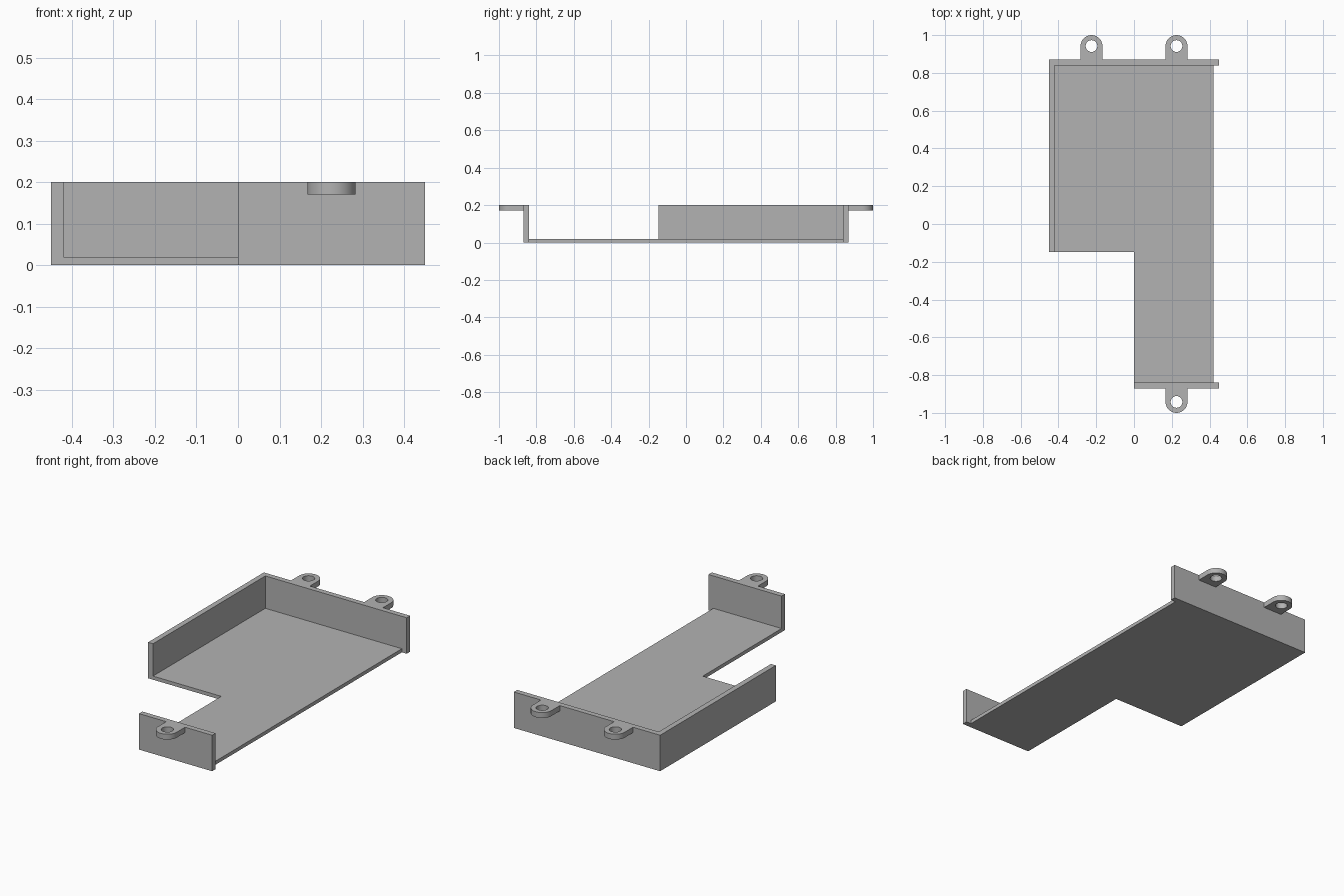
import bpy
from math import sin, cos, pi

cube = bpy.data.objects.get("Cube")
if cube:
    bpy.data.objects.remove(cube, do_unlink=True)

grey = bpy.data.materials.new("light_grey")
grey.use_nodes = True
colour = (0.45, 0.45, 0.45, 1)
grey.diffuse_color = colour
grey.node_tree.nodes["Principled BSDF"].inputs["Base Color"].default_value = colour

# Main dimensions
HALF_X, HALF_Y, HEIGHT = 0.45, 0.87, 0.2
WALL, FLOOR, TAB = 0.03, 0.02, 0.03
NOTCH_Y = -0.147
IN_X, IN_Y = HALF_X - WALL, HALF_Y - WALL
TAB_X, TAB_R, HOLE_R = 0.225, 0.058, 0.031


def plate(name, outlines, z0, z1):
    """Extrude flat outlines (the first is the rim, others are holes) from z0 to z1."""
    curve = bpy.data.curves.new(name, "CURVE")
    curve.dimensions = "2D"
    curve.fill_mode = "BOTH"
    curve.extrude = (z1 - z0) / 2
    for outline in outlines:
        spline = curve.splines.new("POLY")
        spline.points.add(len(outline) - 1)
        for point, (x, y) in zip(spline.points, outline):
            point.co = (x, y, 0, 1)
        spline.use_cyclic_u = True
    obj = bpy.data.objects.new(name, curve)
    obj.location.z = (z0 + z1) / 2
    bpy.context.collection.objects.link(obj)
    bpy.ops.object.select_all(action="DESELECT")
    obj.select_set(True)
    bpy.context.view_layer.objects.active = obj
    bpy.ops.object.convert(target="MESH")
    obj = bpy.context.object
    obj.data.materials.clear()
    obj.data.materials.append(grey)
    bpy.ops.object.shade_smooth_by_angle()
    return obj


def rect(x0, x1, y0, y1):
    return [(x0, y0), (x1, y0), (x1, y1), (x0, y1)]


def arc(cx, cy, r, start, end, steps):
    angles = [start + (end - start) * i / steps for i in range(steps + 1)]
    return [(cx + r * cos(a), cy + r * sin(a)) for a in angles]


def mounting_tab(name, x, side):
    """Rounded ear with a screw hole, pointing to the back (1) or front (-1)."""
    cy = 1 - TAB_R
    rim = [(x + TAB_R, HALF_Y)] + arc(x, cy, TAB_R, 0, pi, 24) + [(x - TAB_R, HALF_Y)]
    hole = arc(x, cy, HOLE_R, 0, 2 * pi, 32)[:-1]
    outlines = [[(px, side * py) for px, py in loop] for loop in (rim, hole)]
    plate(name, outlines, HEIGHT - TAB, HEIGHT)


# L-shaped floor, open along its left edge
plate("floor", [[(0, -IN_Y), (IN_X, -IN_Y), (IN_X, IN_Y),
                 (-IN_X, IN_Y), (-IN_X, NOTCH_Y), (0, NOTCH_Y)]], 0, FLOOR)

# Upright walls
plate("back_wall", [rect(-HALF_X, HALF_X, IN_Y, HALF_Y)], 0, HEIGHT)
plate("front_wall", [rect(0, HALF_X, -HALF_Y, -IN_Y)], 0, HEIGHT)
plate("right_wall", [rect(-HALF_X, -IN_X, NOTCH_Y, IN_Y)], 0, HEIGHT)

# Screw tabs
mounting_tab("back_left_tab", TAB_X, 1)
mounting_tab("back_right_tab", -TAB_X, 1)
mounting_tab("front_tab", TAB_X, -1)
